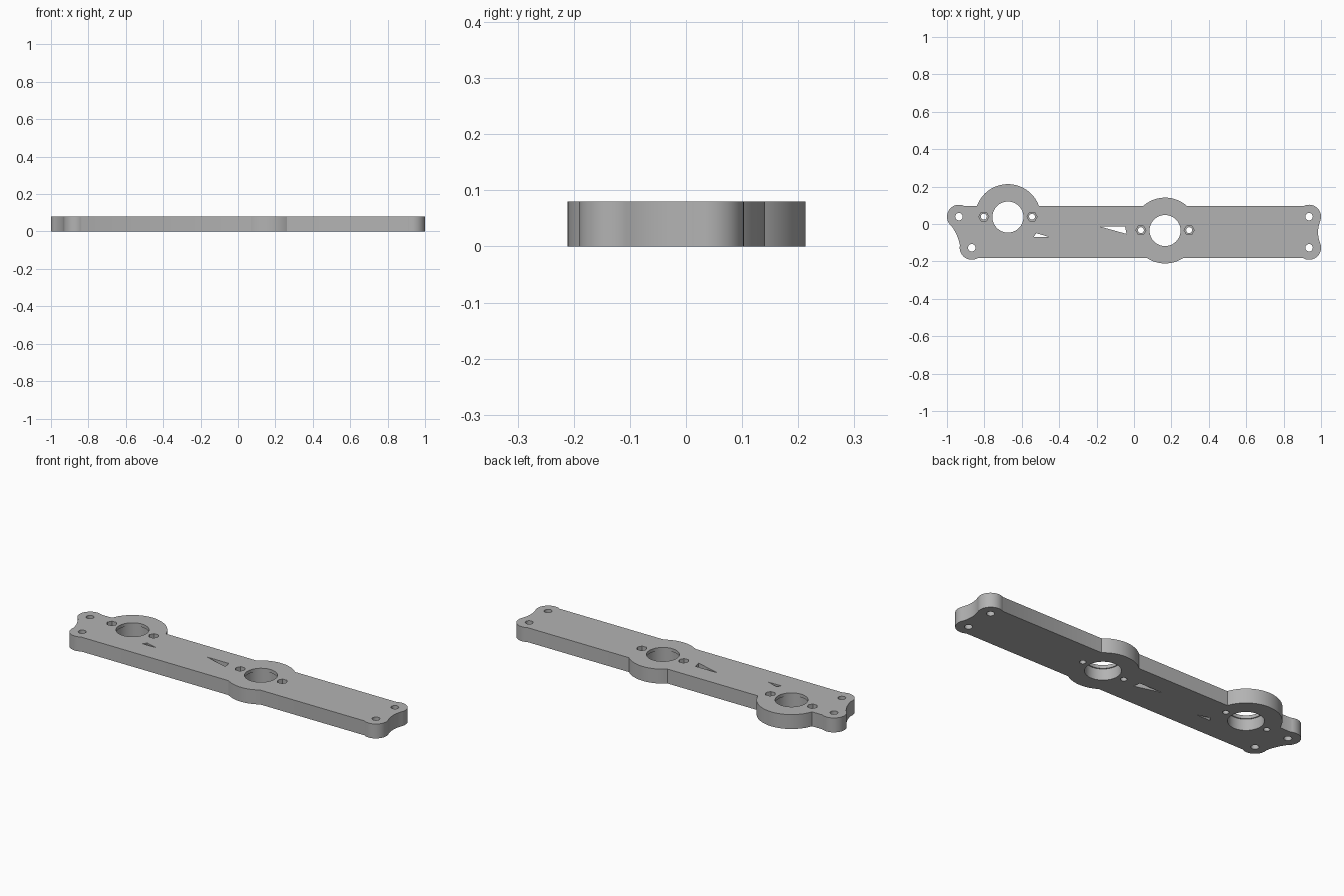
import bpy, bmesh, math
from mathutils import Vector

if "Cube" in bpy.data.objects:
    bpy.data.objects.remove(bpy.data.objects["Cube"])

H = 0.08                      # plate thickness
TOP, BOT = 0.095, -0.182      # long straight edges
RB, RC = 0.064, 0.176         # corner lobe and round bulge radii
HOLE_A, HOLE_B = (-0.674, 0.037), (0.166, -0.035)
LOBES = {"tl": (-0.936, 0.039), "bl": (-0.868, -0.127),
         "tr": (0.936, 0.039), "br": (0.936, -0.127)}

grey = bpy.data.materials.new("plain grey")
grey.diffuse_color = (0.45, 0.45, 0.45, 1)
grey.use_nodes = True
grey.node_tree.nodes["Principled BSDF"].inputs["Base Color"].default_value = grey.diffuse_color


def arc(c, r, a0, a1, n):
    return [(c[0] + r * math.cos(math.radians(a0 + (a1 - a0) * i / n)),
             c[1] + r * math.sin(math.radians(a0 + (a1 - a0) * i / n))) for i in range(n + 1)]


def meet(c, r, y):
    """Angle at which a circle crosses a horizontal line."""
    return math.degrees(math.asin((y - c[1]) / r))


def bow(p, m, q, n=6):
    """Shallow curve from p to q, pulled towards m."""
    p, m, q = Vector(p), Vector(m), Vector(q)
    return [tuple(p * (1 - t) ** 2 + m * 2 * t * (1 - t) + q * t * t)
            for t in [i / n for i in range(1, n)]]


def prism(name, pts, z0, z1):
    bm = bmesh.new()
    face = bm.faces.new([bm.verts.new((x, y, z0)) for x, y in pts])
    ext = bmesh.ops.extrude_face_region(bm, geom=[face])
    bmesh.ops.translate(bm, vec=(0, 0, z1 - z0),
                        verts=[v for v in ext["geom"] if isinstance(v, bmesh.types.BMVert)])
    bmesh.ops.recalc_face_normals(bm, faces=bm.faces)
    me = bpy.data.meshes.new(name)
    bm.to_mesh(me)
    bm.free()
    me.materials.append(grey)
    ob = bpy.data.objects.new(name, me)
    bpy.context.collection.objects.link(ob)
    return ob


def disc(c, r, n=32):
    return arc(c, r, 0, 360, n)[:-1]


# outline, counter-clockwise from the lower right lobe
lo, hi = meet(LOBES["br"], RB, BOT), meet(LOBES["tr"], RB, TOP)
br = arc(LOBES["br"], RB, -180 - lo, 25, 20)
tr = arc(LOBES["tr"], RB, -25, 180 - hi, 20)
a = meet(HOLE_A, RC, TOP)
bt, bb = meet(HOLE_B, RC, TOP), meet(HOLE_B, RC, BOT)
tl = arc(LOBES["tl"], RB, hi, 232, 20)
bl = arc(LOBES["bl"], RB, 168, 360 + lo, 20)
outline = (br + bow(br[-1], (0.974, -0.044), tr[0]) + tr
           + arc(HOLE_B, RC, bt, 180 - bt, 20)
           + arc(HOLE_A, RC, a, 180 - a, 36)
           + tl + bow(tl[-1], (-0.941, -0.06), bl[0]) + bl
           + arc(HOLE_B, RC, -180 - bb, bb, 16))
plate = prism("mounting_plate", outline, 0, H)

# cutters: (points, bottom, top)
cuts = []
for c in (HOLE_A, HOLE_B):
    cuts.append((disc(c, 0.083, 64), -0.05, H + 0.05))       # large opening
    cuts.append((disc(c, 0.089, 64), -0.05, H - 0.018))      # wider below the top lip
    for s in (-1, 1):
        p = (c[0] + s * 0.129, c[1] + 0.002)
        cuts.append((disc(p, 0.016, 24), -0.05, H + 0.05))   # screw hole
        cuts.append((disc(p, 0.027, 6), H - 0.04, H + 0.05))  # hexagonal nut pocket
for c in LOBES.values():
    cuts.append((disc(c, 0.02, 24), -0.05, H + 0.05))        # corner hole
# wedge-shaped slots
cuts.append(([(-0.537, -0.07), (-0.455, -0.069), (-0.523, -0.049)], -0.05, H + 0.05))
cuts.append(([(-0.184, -0.013), (-0.04, -0.053), (-0.048, -0.013)], -0.05, H + 0.05))

for i, (pts, z0, z1) in enumerate(cuts):
    cutter = prism("cutter", pts, z0, z1)
    cutter.hide_render = True
    mod = plate.modifiers.new("cut", 'BOOLEAN')
    mod.operation, mod.solver, mod.object = 'DIFFERENCE', 'EXACT', cutter
    bpy.context.view_layer.objects.active = plate
    bpy.ops.object.modifier_apply(modifier=mod.name)
    bpy.data.objects.remove(cutter)

# smooth walls, crisp rims
bpy.ops.object.select_all(action='DESELECT')
plate.select_set(True)
bpy.context.view_layer.objects.active = plate
bpy.ops.object.shade_smooth_by_angle(angle=math.radians(30))
